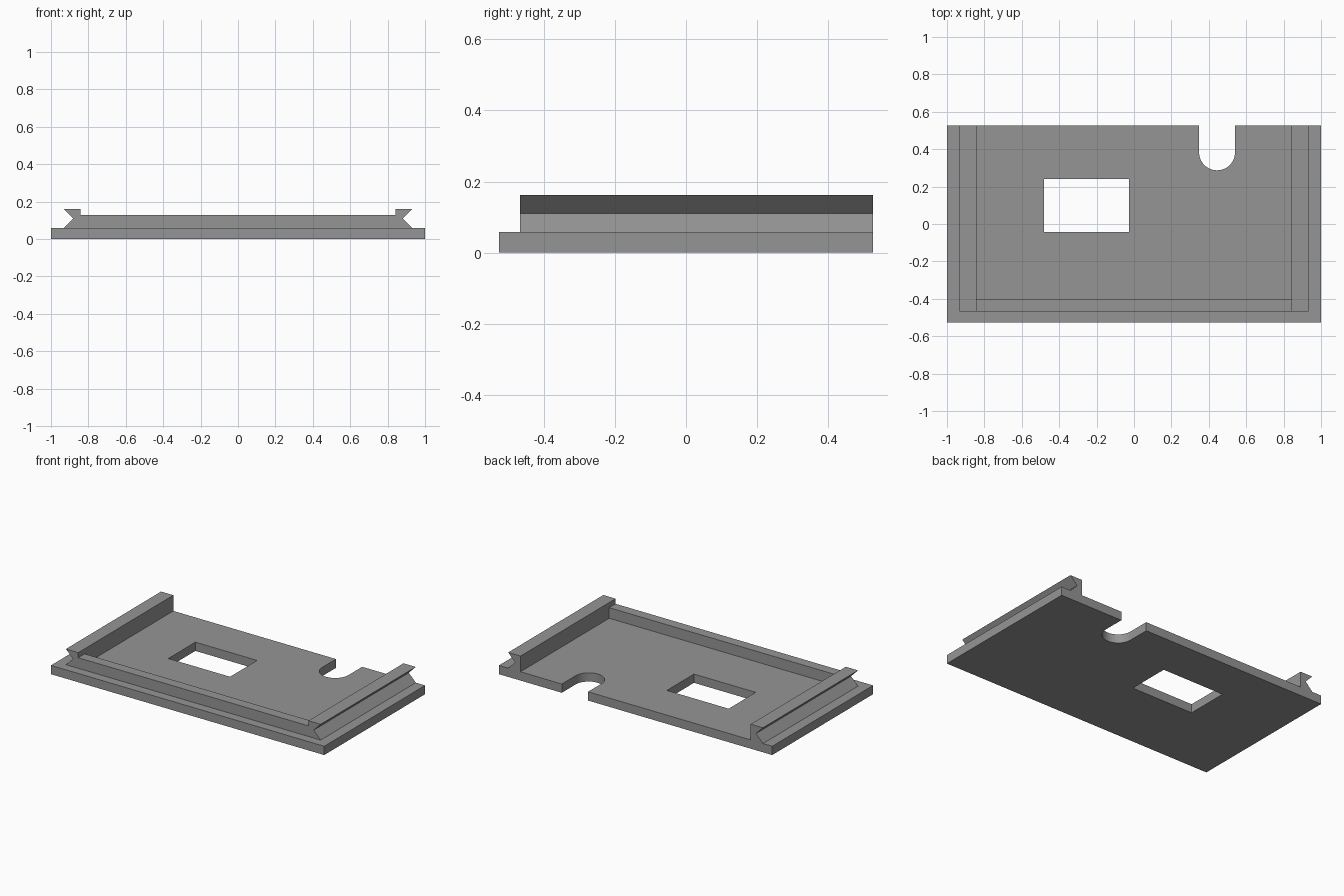
import bpy, bmesh, math
from mathutils import Vector

if "Cube" in bpy.data.objects:
    bpy.data.objects.remove(bpy.data.objects["Cube"])

grey = bpy.data.materials.new("plain grey")
grey.diffuse_color = (0.3, 0.3, 0.3, 1)
grey.use_nodes = True
grey.node_tree.nodes["Principled BSDF"].inputs["Base Color"].default_value = grey.diffuse_color


def prism(name, outline, sweep):
    """Extrude a closed outline of 3D points along the sweep vector."""
    bm = bmesh.new()
    face = bm.faces.new([bm.verts.new(p) for p in outline])
    ext = bmesh.ops.extrude_face_region(bm, geom=[face], use_keep_orig=True)
    moved = [g for g in ext["geom"] if isinstance(g, bmesh.types.BMVert)]
    bmesh.ops.translate(bm, verts=moved, vec=Vector(sweep))
    bmesh.ops.recalc_face_normals(bm, faces=bm.faces)
    mesh = bpy.data.meshes.new(name)
    bm.to_mesh(mesh)
    bm.free()
    mesh.materials.append(grey)
    obj = bpy.data.objects.new(name, mesh)
    bpy.context.collection.objects.link(obj)
    return obj


def block(name, x0, x1, y0, y1, z0, z1):
    corners = [(x0, y0, z0), (x1, y0, z0), (x1, y1, z0), (x0, y1, z0)]
    return prism(name, corners, (0, 0, z1 - z0))


BACK, FRONT, LIP = 0.527, -0.527, -0.467
TOP = 0.058

# Base plate, with a round-ended cable notch in its back edge
cx, cy, r = 0.444, 0.383, 0.096
arc = [(cx + r * math.cos(a), cy + r * math.sin(a), 0)
       for a in (-math.pi * i / 24 for i in range(25))]
base = prism("base_plate",
             [(-1, FRONT, 0), (1, FRONT, 0), (1, BACK, 0), (cx + r, BACK, 0)]
             + arc + [(cx - r, BACK, 0), (-1, BACK, 0)], (0, 0, TOP))

# Rectangular window through the plate
cutter = block("window_cutter", -0.48, -0.028, -0.043, 0.24, -0.1, 0.2)
cutter.hide_render = True
cutter.hide_set(True)
cut = base.modifiers.new("window", "BOOLEAN")
cut.operation, cut.solver, cut.object = "DIFFERENCE", "EXACT", cutter

# Smooth the rounded notch wall only
bpy.context.view_layer.objects.active = base
base.select_set(True)
bpy.ops.object.modifier_apply(modifier="window")
bpy.data.objects.remove(cutter)
bpy.ops.object.shade_smooth_by_angle(angle=math.radians(30))

# Side rails with a V groove along their outer faces
for name, s in (("left_rail", -1), ("right_rail", 1)):
    profile = [(0.842, TOP), (0.932, TOP), (0.881, 0.11), (0.932, 0.162), (0.842, 0.162)]
    prism(name, [(s * x, LIP, z) for x, z in profile], (0, BACK - LIP, 0))

# Low wall joining the rails along the front
block("front_wall", -0.842, 0.842, LIP, -0.4, TOP, 0.128)
